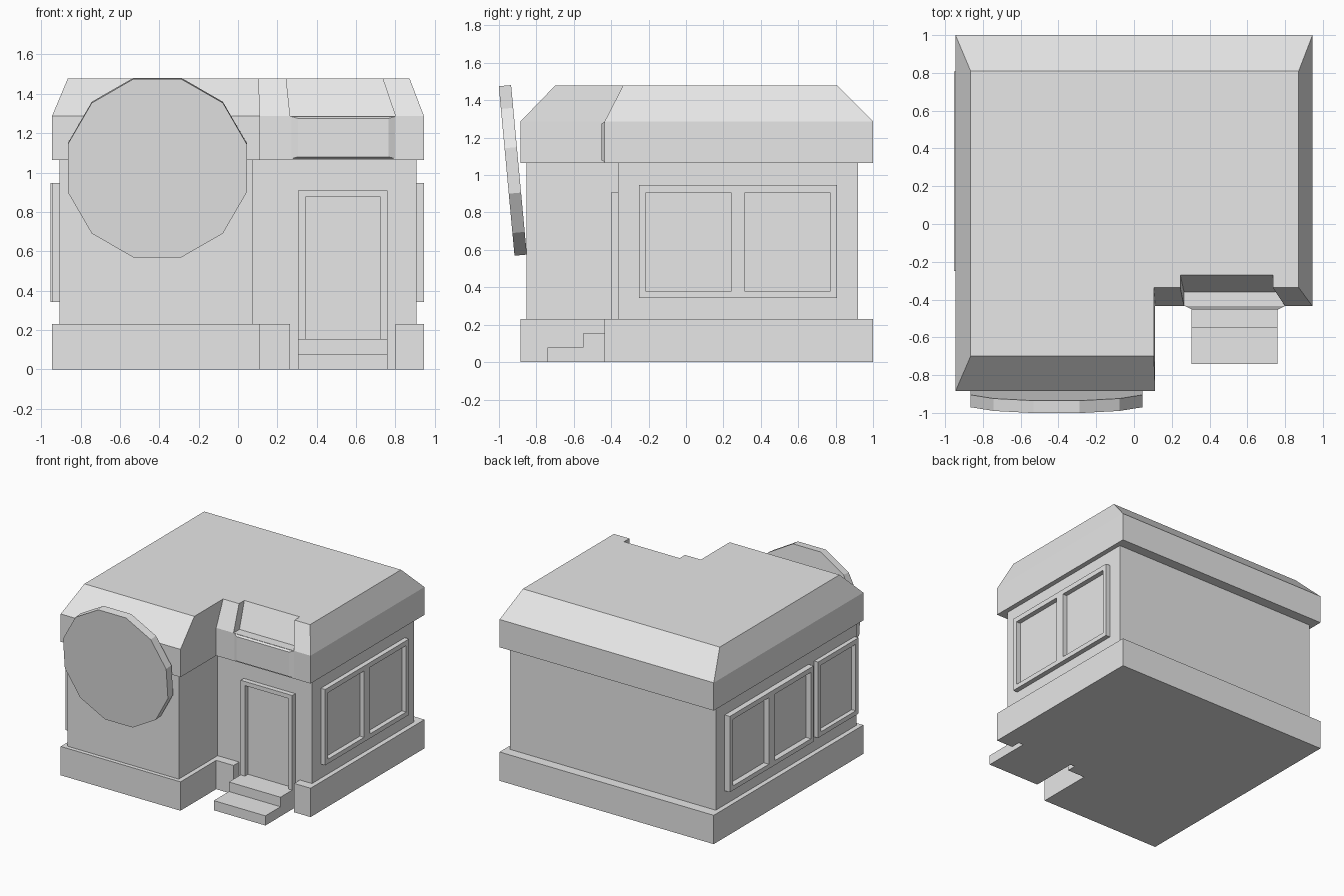
import bpy
import bmesh
import math
from mathutils import Matrix

cube = bpy.data.objects.get("Cube")
if cube:
    bpy.data.objects.remove(cube, do_unlink=True)

grey = bpy.data.materials.new("plain_grey")
grey.use_nodes = True
grey.diffuse_color = (0.8, 0.8, 0.8, 1)
grey.node_tree.nodes["Principled BSDF"].inputs["Base Color"].default_value = (0.8, 0.8, 0.8, 1)


def finish(name, bm):
    bmesh.ops.recalc_face_normals(bm, faces=bm.faces)
    mesh = bpy.data.meshes.new(name)
    bm.to_mesh(mesh)
    bm.free()
    mesh.materials.append(grey)
    obj = bpy.data.objects.new(name, mesh)
    bpy.context.collection.objects.link(obj)
    return obj


def loft(name, outline, z0, z1, top=None):
    """Closed solid between a bottom outline and a matching top outline."""
    bm = bmesh.new()
    low = [bm.verts.new((x, y, z0)) for x, y in outline]
    high = [bm.verts.new((x, y, z1)) for x, y in top or outline]
    n = len(low)
    bm.faces.new(low[::-1])
    bm.faces.new(high)
    for i in range(n):
        j = (i + 1) % n
        bm.faces.new((low[i], low[j], high[j], high[i]))
    return finish(name, bm)


def boxes(name, spans):
    """One object from boxes given as (x0, x1, y0, y1, z0, z1)."""
    bm = bmesh.new()
    for x0, x1, y0, y1, z0, z1 in spans:
        place = Matrix.Translation(((x0 + x1) / 2, (y0 + y1) / 2, (z0 + z1) / 2))
        size = Matrix.Diagonal((x1 - x0, y1 - y0, z1 - z0, 1))
        bmesh.ops.create_cube(bm, size=1, matrix=place @ size)
    return finish(name, bm)


def l_shape(x, front, back, nook_x, nook_y):
    return [(-x, front), (nook_x, front), (nook_x, nook_y),
            (x, nook_y), (x, back), (-x, back)]


def notched(left, right, front, back, nook_x, nook_y, door_l, door_r, door_y):
    """Corner-nook outline with a further notch over the door."""
    return [(left, front), (nook_x, front), (nook_x, nook_y), (door_l, nook_y),
            (door_l, door_y), (door_r, door_y), (door_r, nook_y),
            (right, nook_y), (right, back), (left, back)]


# Walls, plinth and roof
eave = notched(-.945, .945, -.885, 1, .112, -.435, .265, .80, -.36)
crown = notched(-.865, .872, -.70, .81, .105, -.337, .245, .735, -.27)
loft("walls", l_shape(.907, -.853, .92, .075, -.363), .02, 1.08)
loft("plinth", eave, 0, .23)
loft("eave_band", l_shape(.945, -.885, 1, .112, -.435), 1.065, 1.287)
loft("roof", eave, 1.287, 1.478, crown)

# Bevelled panel above the door
bm = bmesh.new()
rings = []
for y, x0, x1, z0, z1 in ((-.434, .27, .80, 1.07, 1.285), (-.452, .305, .765, 1.08, 1.275)):
    rings.append([bm.verts.new(p) for p in
                  ((x0, y, z0), (x1, y, z0), (x1, y, z1), (x0, y, z1))])
for ring in rings:
    bm.faces.new(ring)
for i in range(4):
    j = (i + 1) % 4
    bm.faces.new((rings[0][i], rings[0][j], rings[1][j], rings[1][i]))
finish("door_header", bm)

# Steps and door frame
boxes("lower_step", [(.305, .76, -.74, -.35, 0, .077)])
boxes("upper_step", [(.305, .76, -.55, -.35, .077, .153)])
boxes("door_frame", [(.305, .342, -.402, -.36, .153, .908),
                     (.725, .76, -.402, -.36, .153, .908),
                     (.342, .725, -.402, -.36, .875, .908)])


# Side windows: upright bars between a sill and a head rail
def window(name, side, depth, y0, y1, uprights):
    x0, x1 = sorted((side * .90, side * depth))
    bars = [(x0, x1, a, b, .378, .908) for a, b in uprights]
    bars += [(x0, x1, y0, y1, .342, .378), (x0, x1, y0, y1, .908, .947)]
    boxes(name, bars)


double = [(-.25, -.215), (.24, .315), (.77, .807)]
window("left_window_frame", 1, .945, -.25, .807, double)
window("right_window_frame", -1, .952, -.25, .807, double)
window("right_front_window_frame", -1, .942, -.83, -.32, [(-.83, -.793), (-.357, -.32)])

# Twelve-sided round panel leaning out from the front wall
bm = bmesh.new()
radius = .455 / math.cos(math.pi / 12)
pose = (Matrix.Translation((-.41, -.926, 1.025))
        @ Matrix.Rotation(math.radians(90 + 5.3), 4, 'X')
        @ Matrix.Rotation(math.pi / 12, 4, 'Z'))
bmesh.ops.create_cone(bm, cap_ends=True, segments=12, radius1=radius,
                      radius2=radius, depth=.066, matrix=pose)
finish("round_panel", bm)
